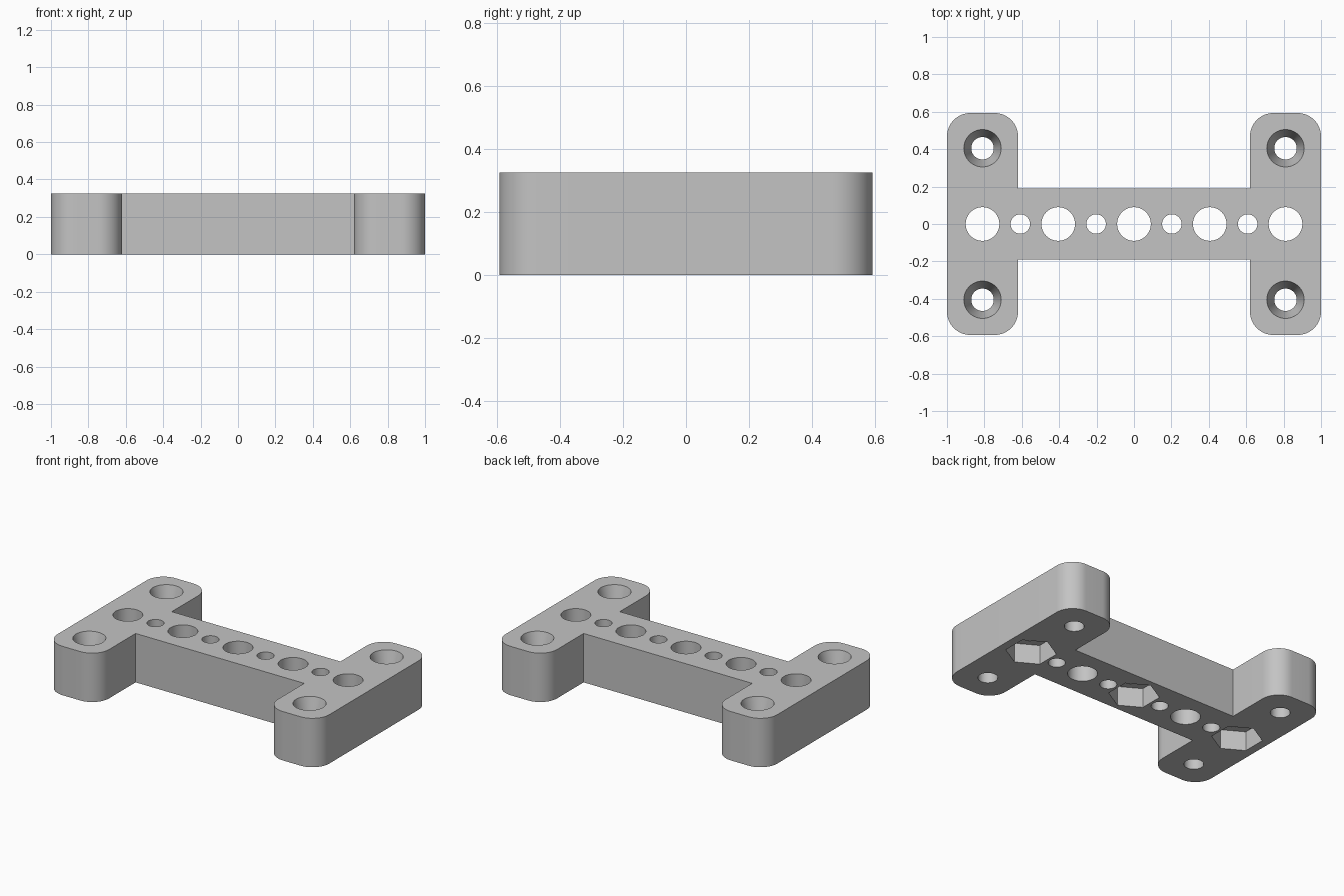
import bpy, bmesh, math

if "Cube" in bpy.data.objects:
    bpy.data.objects.remove(bpy.data.objects["Cube"], do_unlink=True)

HEIGHT = 0.325
PITCH = 0.405            # spacing of the hole grid
ARM_IN, ARM_OUT = 0.62, 1.0
ARM_Y, BAR_Y = 0.593, 0.19
CORNER = 0.125

grey = bpy.data.materials.new("plain grey")
grey.use_nodes = True
grey.diffuse_color = (0.55, 0.55, 0.55, 1)
grey.node_tree.nodes["Principled BSDF"].inputs["Base Color"].default_value = grey.diffuse_color


def make_object(name, bm):
    bmesh.ops.recalc_face_normals(bm, faces=bm.faces)
    mesh = bpy.data.meshes.new(name)
    bm.to_mesh(mesh)
    bm.free()
    mesh.materials.append(grey)
    obj = bpy.data.objects.new(name, mesh)
    bpy.context.collection.objects.link(obj)
    return obj


def add_turned(bm, x, y, profile, sides, turn=0.0):
    """Closed upright solid from (radius, height) pairs."""
    rings = []
    for r, z in profile:
        angles = [turn + math.tau * i / sides for i in range(sides)]
        rings.append([bm.verts.new((x + r * math.cos(a), y + r * math.sin(a), z)) for a in angles])
    for low, high in zip(rings, rings[1:]):
        for i in range(sides):
            j = (i + 1) % sides
            bm.faces.new((low[i], low[j], high[j], high[i]))
    bm.faces.new(rings[0][::-1])
    bm.faces.new(rings[-1])


def arc(cx, cy, start, steps=16):
    return [(cx + CORNER * math.cos(start + math.pi / 2 * i / steps),
             cy + CORNER * math.sin(start + math.pi / 2 * i / steps)) for i in range(steps + 1)]


# H-shaped body: one quarter outline, reflected around both axes
quarter = arc(ARM_OUT - CORNER, ARM_Y - CORNER, 0)
quarter += arc(ARM_IN + CORNER, ARM_Y - CORNER, math.pi / 2) + [(ARM_IN, BAR_Y)]
half = quarter + [(-x, y) for x, y in reversed(quarter)]
outline = half + [(x, -y) for x, y in reversed(half)]
bm = bmesh.new()
base = bm.faces.new([bm.verts.new((x, y, 0)) for x, y in outline])
up = bmesh.ops.extrude_face_region(bm, geom=[base], use_keep_orig=True)
bmesh.ops.translate(bm, vec=(0, 0, HEIGHT), verts=[g for g in up["geom"] if isinstance(g, bmesh.types.BMVert)])
body = make_object("mounting_bracket", bm)

# Large and small through holes along the bar, plus countersunk screw holes
bm = bmesh.new()
for i in range(-2, 3):
    add_turned(bm, i * PITCH, 0, [(0.09, -0.1), (0.09, HEIGHT + 0.1)], 48)
for x in (-1.5, -0.5, 0.5, 1.5):
    add_turned(bm, x * PITCH, 0, [(0.052, -0.1), (0.052, HEIGHT + 0.1)], 40)
for sx in (-1, 1):
    for sy in (-1, 1):
        add_turned(bm, sx * 2 * PITCH, sy * PITCH,
                   [(0.06, -0.1), (0.06, HEIGHT - 0.15), (0.1, HEIGHT), (0.1, HEIGHT + 0.1)], 48)
holes = make_object("hole_cutter", bm)

# Hexagonal nut pockets in the underside
bm = bmesh.new()
for i in (-2, 0, 2):
    add_turned(bm, i * PITCH, 0, [(0.155, -0.1), (0.155, 0.13)], 6, math.pi / 6)
pockets = make_object("nut_pocket_cutter", bm)

for cutter in (holes, pockets):
    cutter.hide_render = True
    cutter.hide_set(True)
    cut = body.modifiers.new(cutter.name, "BOOLEAN")
    cut.operation = "DIFFERENCE"
    cut.solver = "EXACT"
    cut.object = cutter

# Apply the cuts, drop the cutters and smooth the round walls
bpy.ops.object.select_all(action="DESELECT")
bpy.context.view_layer.objects.active = body
body.select_set(True)
for name in [m.name for m in body.modifiers]:
    bpy.ops.object.modifier_apply(modifier=name)
for cutter in (holes, pockets):
    bpy.data.objects.remove(cutter, do_unlink=True)
bpy.ops.object.shade_smooth_by_angle(angle=math.radians(14))
